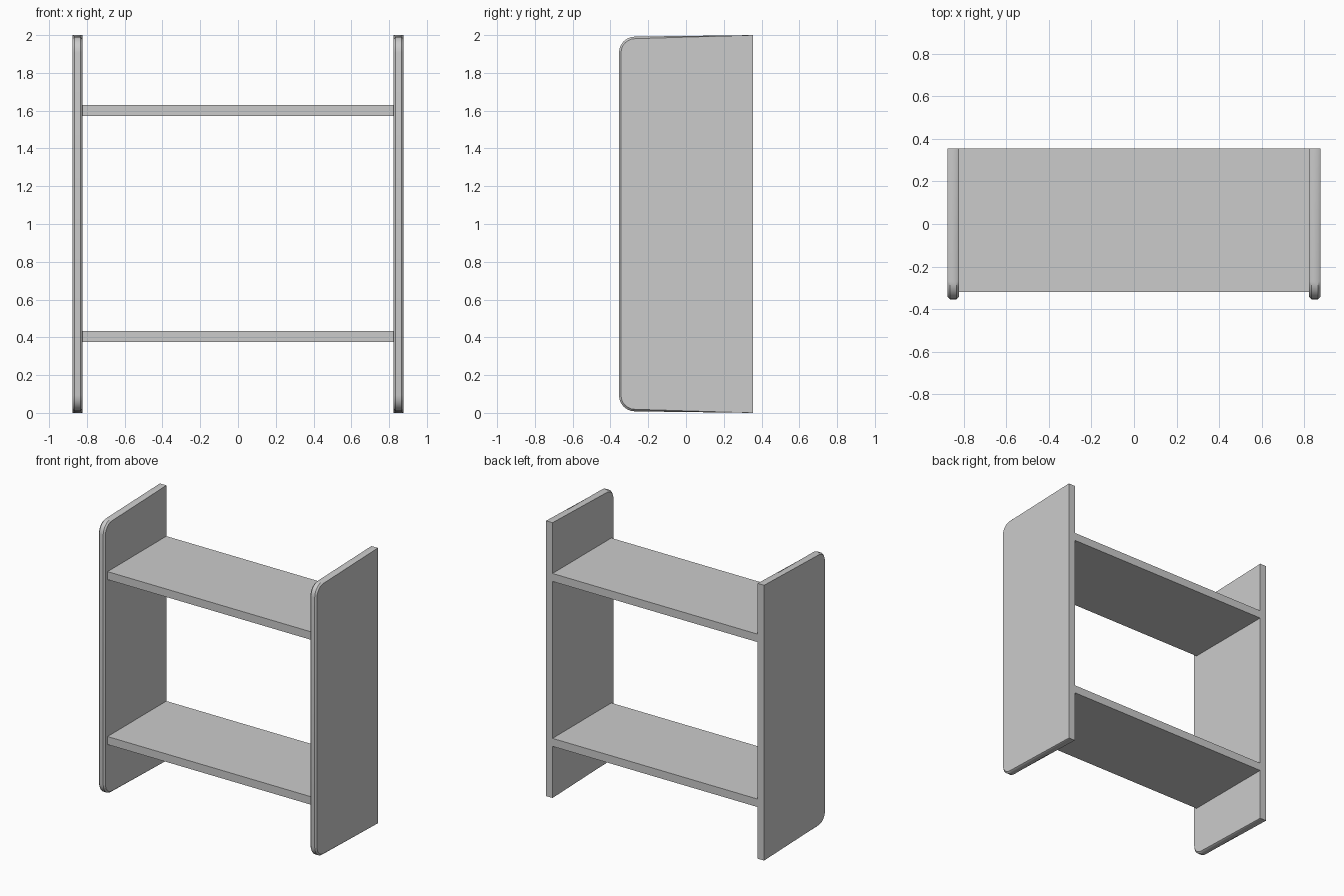
import bpy, bmesh, math

if "Cube" in bpy.data.objects:
    bpy.data.objects.remove(bpy.data.objects["Cube"])

R, SEG = 0.085, 6          # front corner radius and steps
Y0, Y1 = -0.355, 0.355     # panel front and back


def panel_profile(inset):
    """Side outline (y, z); the inset fades to nothing at the square back corners."""
    pts = [(Y1, 2.0)]
    for zc, start in ((1.992 - R, 90), (0.008 + R, 180)):
        for i in range(SEG + 1):
            a = math.radians(start + 90 * i / SEG)
            r = R - inset
            pts.append((Y0 + R + r * math.cos(a), zc + r * math.sin(a)))
    pts.append((Y1, 0.0))
    return pts


def side_panel(name, side):
    bm = bmesh.new()
    half, bevel = 0.026, 0.011
    rings = []
    for dx, inset in ((-half, bevel), (-half + bevel, 0), (half - bevel, 0), (half, bevel)):
        ring = [bm.verts.new((side * 0.85 + dx, y, z)) for y, z in panel_profile(inset)]
        rings.append(ring)
    n = len(rings[0])
    for a, b in zip(rings, rings[1:]):
        for i in range(n):
            j = (i + 1) % n
            bm.faces.new((a[i], a[j], b[j], b[i]))
    bm.faces.new(rings[0])
    bm.faces.new(rings[-1])
    bmesh.ops.recalc_face_normals(bm, faces=bm.faces)
    add(name, bm)


def shelf(name, z):
    bm = bmesh.new()
    bmesh.ops.create_cube(bm, size=1)
    bmesh.ops.scale(bm, vec=(1.65, 0.675, 0.058), verts=bm.verts)
    bmesh.ops.translate(bm, vec=(0, 0.0175, z), verts=bm.verts)
    add(name, bm)


def add(name, bm):
    mesh = bpy.data.meshes.new(name)
    bm.to_mesh(mesh)
    bm.free()
    obj = bpy.data.objects.new(name, mesh)
    bpy.context.collection.objects.link(obj)
    bpy.ops.object.select_all(action='DESELECT')
    obj.select_set(True)
    bpy.context.view_layer.objects.active = obj
    bpy.ops.object.shade_smooth_by_angle(angle=math.radians(30))


# Upright side panels
side_panel("left_panel", -1)
side_panel("right_panel", 1)

# Two shelves between the panels
shelf("lower_shelf", 0.404)
shelf("upper_shelf", 1.602)
